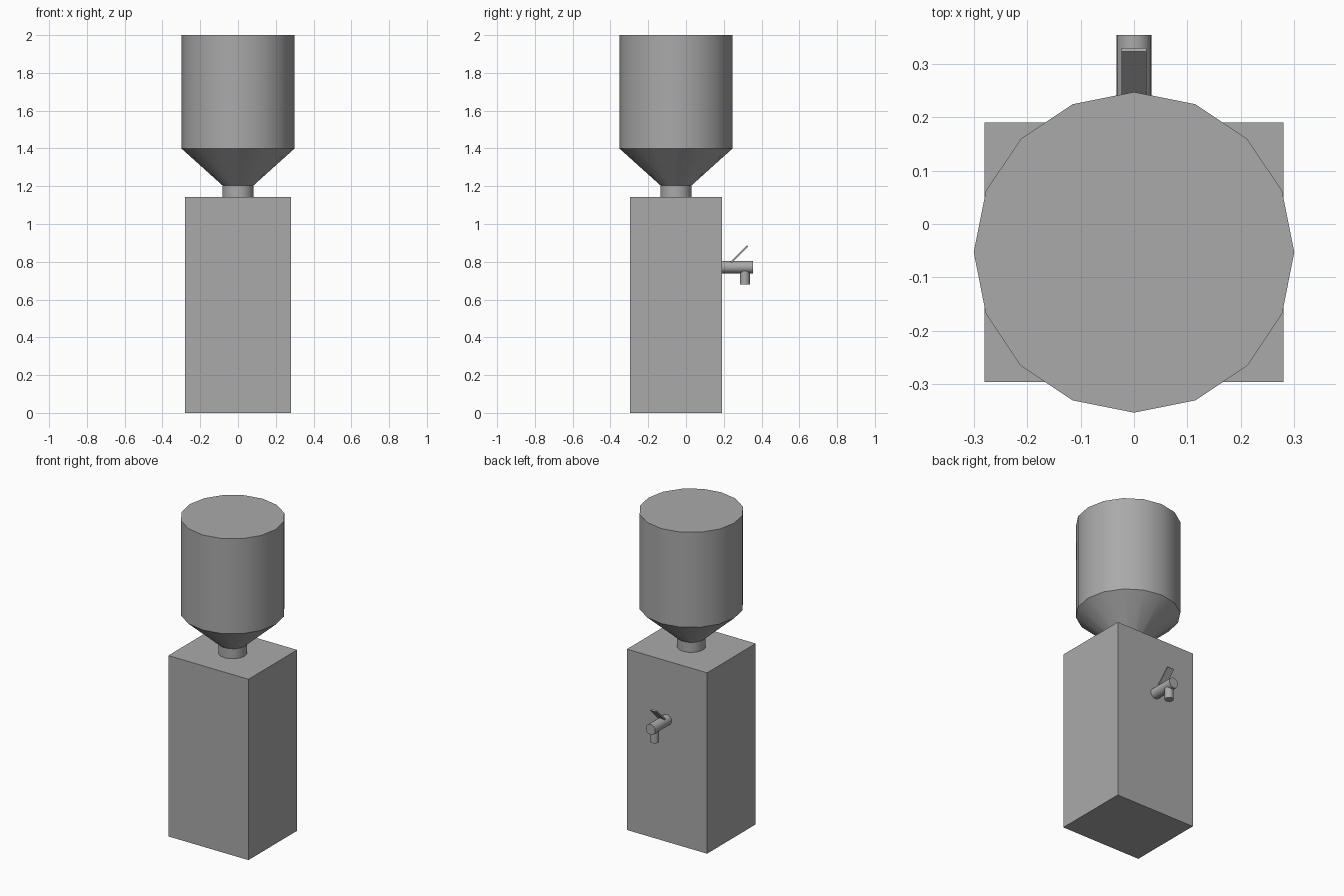
import bpy
import math
from mathutils import Matrix, Vector

if "Cube" in bpy.data.objects:
    bpy.data.objects.remove(bpy.data.objects["Cube"], do_unlink=True)

# One plain grey for everything
grey = bpy.data.materials.new("plain grey")
grey.use_nodes = True
grey.diffuse_color = (0.4, 0.4, 0.4, 1)
grey.node_tree.nodes["Principled BSDF"].inputs["Base Color"].default_value = (0.4, 0.4, 0.4, 1)

AXIS_Y = -0.053  # centre line of the bottle


def finish(name, smooth=False):
    obj = bpy.context.object
    obj.name = name
    obj.data.materials.append(grey)
    if smooth:
        bpy.ops.object.shade_smooth_by_angle(angle=math.radians(35))
    return obj


def box(name, size, centre, tilt=0):
    bpy.ops.mesh.primitive_cube_add(size=1, location=centre)
    obj = finish(name)
    obj.data.transform(Matrix.Rotation(tilt, 4, 'X') @ Matrix.Diagonal((*size, 1)))
    return obj


def tube(name, start, end, r1, r2, sides=16):
    start, end = Vector(start), Vector(end)
    axis = end - start
    bpy.ops.mesh.primitive_cone_add(
        vertices=sides, radius1=r1, radius2=r2, depth=axis.length,
        location=(start + end) / 2,
        rotation=axis.to_track_quat('Z', 'Y').to_euler())
    return finish(name, smooth=True)


# Cabinet
box("cabinet", (0.56, 0.485, 1.142), (0, AXIS_Y, 0.571))

# Upturned bottle: neck, shoulder and barrel
for name, z1, z2, r1, r2 in (
        ("bottle_neck", 1.142, 1.205, 0.083, 0.083),
        ("bottle_shoulder", 1.205, 1.4, 0.083, 0.3),
        ("bottle_barrel", 1.4, 2.0, 0.3, 0.3)):
    tube(name, (0, AXIS_Y, z1), (0, AXIS_Y, z2), r1, r2)

# Tap at the back: pipe, spout and lever
tube("tap_pipe", (0, 0.19, 0.772), (0, 0.354, 0.772), 0.033, 0.033)
tube("tap_spout", (0, 0.312, 0.765), (0, 0.312, 0.68), 0.026, 0.026)
box("tap_lever", (0.046, 0.122, 0.009), (0, 0.283, 0.84), math.radians(45))
